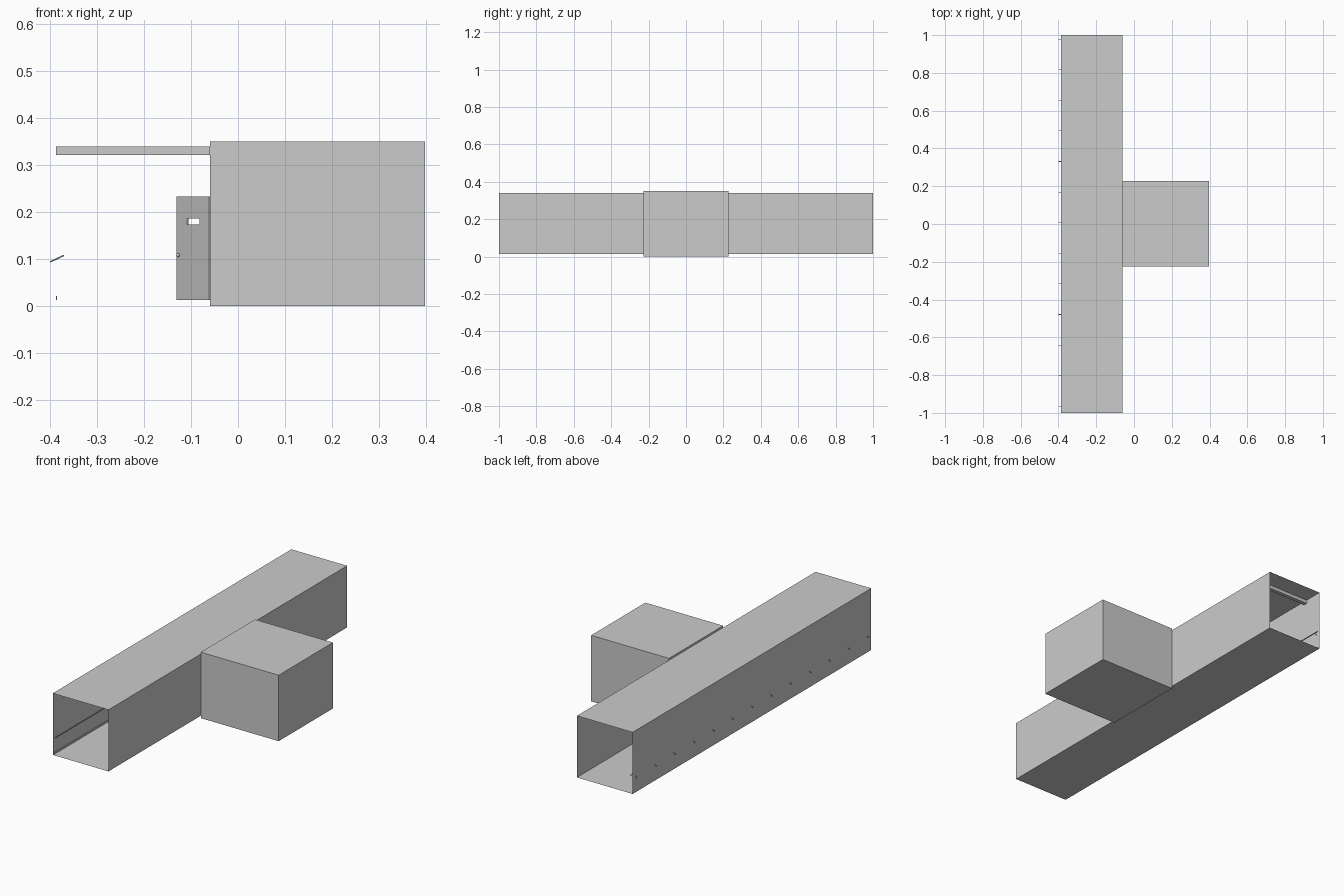
import bpy, math
from mathutils import Vector, Matrix

if "Cube" in bpy.data.objects:
    bpy.data.objects.remove(bpy.data.objects["Cube"])

X0, X1, Z0, Z1 = -0.387, -0.06, 0.013, 0.34     # corridor section
DY, DZ = 0.065, 0.233                           # doorway half width, top


def mesh(name, verts, faces):
    me = bpy.data.meshes.new(name)
    me.from_pydata(verts, [], faces)
    ob = bpy.data.objects.new(name, me)
    bpy.context.collection.objects.link(ob)
    return ob


def quads(name, rects):
    """Thin shell made of separate four-cornered sheets."""
    verts = [v for r in rects for v in r]
    return mesh(name, verts, [range(i, i + 4) for i in range(0, len(verts), 4)])


def xwall(x, y0, y1, z0, z1):
    return [(x, y0, z0), (x, y1, z0), (x, y1, z1), (x, y0, z1)]


def slab(z, x0, x1, y0, y1):
    return [(x0, y0, z), (x1, y0, z), (x1, y1, z), (x0, y1, z)]


def ywall(y, x0, x1, z0, z1):
    return [(x0, y, z0), (x1, y, z0), (x1, y, z1), (x0, y, z1)]


def box(name, lo, hi):
    v = [(x, y, z) for x in (lo[0], hi[0]) for y in (lo[1], hi[1]) for z in (lo[2], hi[2])]
    return mesh(name, v, [(0, 1, 3, 2), (4, 6, 7, 5), (0, 4, 5, 1),
                          (2, 3, 7, 6), (0, 2, 6, 4), (1, 5, 7, 3)])


def rod(name, a, b, r):
    a, b = Vector(a), Vector(b)
    bpy.ops.mesh.primitive_cylinder_add(vertices=8, radius=r, depth=(b - a).length,
                                        location=(a + b) / 2,
                                        rotation=(b - a).to_track_quat('Z', 'Y').to_euler())
    bpy.context.object.name = name
    return bpy.context.object


# Corridor: open-ended square shell with a doorway in the room-side wall
quads("corridor_shell", [
    slab(Z0, X0, X1, -1, 1), slab(Z1, X0, X1, -1, 1), xwall(X0, -1, 1, Z0, Z1),
    xwall(X1, -1, -DY, Z0, Z1), xwall(X1, DY, 1, Z0, Z1), xwall(X1, -DY, DY, DZ, Z1)])

# Room: shell that shares the corridor wall
RY0, RY1, RX, RZ = -0.226, 0.228, 0.397, 0.35
quads("room_shell", [
    slab(0, X1, RX, RY0, RY1), slab(RZ, X1, RX, RY0, RY1), xwall(RX, RY0, RY1, 0, RZ),
    ywall(RY0, X1, RX, 0, RZ), ywall(RY1, X1, RX, 0, RZ),
    xwall(X1, RY0, RY1, 0, Z0), xwall(X1, RY0, RY1, Z1, RZ)])

# Ceiling beams across the corridor
for i in range(7):
    y = -0.89 + i * 1.78 / 6
    box(f"ceiling_beam_{i}", (X0, y - 0.01, 0.321), (X1, y + 0.01, 0.339))

# Handrail with slanted brackets, and skirting board below
rod("handrail", (-0.372, -1, 0.107), (-0.372, 1, 0.107), 0.0022)
for i in range(13):
    y = -0.965 + i * 0.162
    rod(f"rail_bracket_{i}", (-0.399, y, 0.094), (-0.372, y, 0.107), 0.0015)
box("skirting_board", (X0, -1, Z0), (X0 + 0.002, 1, 0.022))

# Door standing ajar: four panels around a small window, plus a handle
W, T = 0.13, 0.004
swing = Matrix.Translation((X1, -DY, 0)) @ Matrix.Rotation(math.radians(32), 4, 'Z')
parts = [((0, Z0), (W, 0.173)), ((0, 0.186), (W, DZ)),
         ((0, 0.173), (0.038, 0.186)), ((0.088, 0.173), (W, 0.186))]
for i, ((y0, z0), (y1, z1)) in enumerate(parts):
    box(f"door_panel_{i}", (-T / 2, y0, z0), (T / 2, y1, z1)).matrix_world = swing
for s in (-1, 1):
    bpy.ops.mesh.primitive_uv_sphere_add(segments=12, ring_count=8, radius=0.004)
    knob = bpy.context.object
    knob.name = "door_knob"
    knob.matrix_world = swing @ Matrix.Translation((s * 0.005, W - 0.01, 0.108))
    bpy.ops.object.shade_smooth_by_angle()
